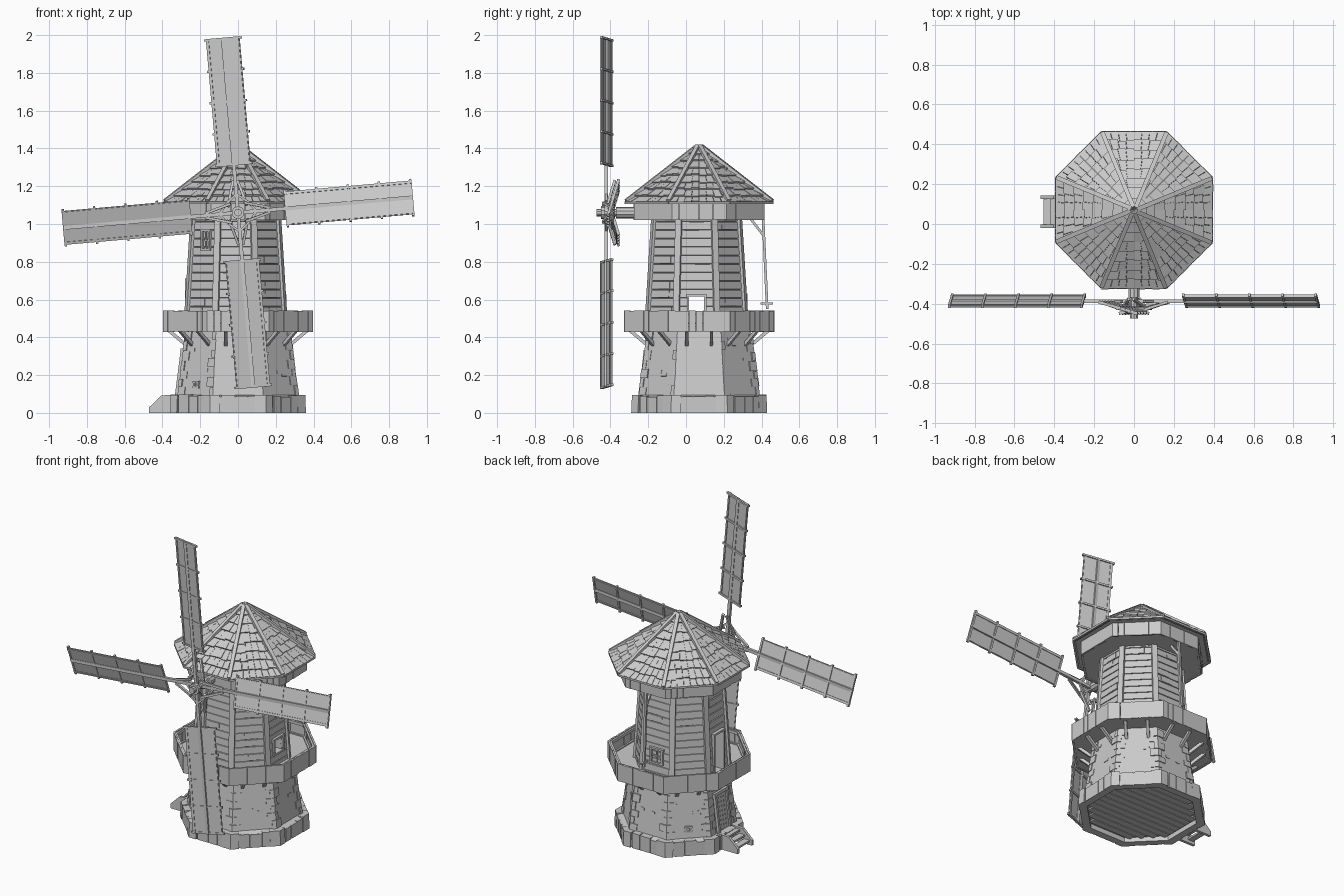
import bpy, bmesh, math, random
from mathutils import Matrix, Vector

if "Cube" in bpy.data.objects:
    bpy.data.objects.remove(bpy.data.objects["Cube"])

random.seed(4)
T = math.tan(math.pi / 8)
BASE = Vector((0, 0.07, 0))          # axis of base, balcony and roof
BODY = Vector((-0.012, 0.056, 0))    # axis of timber tower

grey = bpy.data.materials.new("plain grey")
grey.diffuse_color = (0.6, 0.6, 0.6, 1)
grey.use_nodes = True
grey.node_tree.nodes["Principled BSDF"].inputs["Base Color"].default_value = grey.diffuse_color


def finish(name, bm):
    bmesh.ops.recalc_face_normals(bm, faces=bm.faces)
    me = bpy.data.meshes.new(name)
    bm.to_mesh(me)
    bm.free()
    me.materials.append(grey)
    ob = bpy.data.objects.new(name, me)
    bpy.context.collection.objects.link(ob)
    return ob


def box(bm, loc, size, rot=Matrix()):
    m = Matrix.Translation(loc) @ rot.to_4x4() @ Matrix.Diagonal((*size, 1))
    bmesh.ops.create_cube(bm, size=1, matrix=m)


def beam(bm, a, b, w, h):
    a, b = Vector(a), Vector(b)
    box(bm, (a + b) / 2, (w, h, (b - a).length), (b - a).to_track_quat('Z', 'Y').to_matrix())


def on_face(c, k, r, u, z):
    a = k * math.pi / 4
    return c + Vector((r * math.cos(a) - u * math.sin(a), r * math.sin(a) + u * math.cos(a), z))


def face_box(bm, c, k, r, u, z, size, tilt=0):
    rot = Matrix.Rotation(k * math.pi / 4, 4, 'Z') @ Matrix.Rotation(-tilt, 4, 'Y')
    box(bm, on_face(c, k, r, u, z), size, rot)


def loft(bm, c, rings):
    loops = [[bm.verts.new(on_face(c, k, r, r * T, z)) for k in range(8)] for z, r in rings]
    for a, b in zip(loops, loops[1:]):
        for i in range(8):
            bm.faces.new((a[i], a[(i + 1) % 8], b[(i + 1) % 8], b[i]))
    bm.faces.new(loops[0][::-1])
    bm.faces.new(loops[-1])


def prism(bm, low, high):
    a, b = [bm.verts.new(p) for p in low], [bm.verts.new(p) for p in high]
    n = len(a)
    bm.faces.new(a[::-1])
    bm.faces.new(b)
    for i in range(n):
        bm.faces.new((a[i], a[(i + 1) % n], b[(i + 1) % n], b[i]))


def corner_stone(bm, k, r0, r1, z0, z1, la, lb, th=0.03):
    def ring(r, z):
        q = r - th
        return [on_face(BASE, k, r, r * T - la, z), on_face(BASE, k, r, r * T, z),
                on_face(BASE, k + 1, r, lb - r * T, z), on_face(BASE, k + 1, q, lb - r * T, z),
                on_face(BASE, k, q, q * T, z), on_face(BASE, k, q, r * T - la, z)]
    prism(bm, ring(r0, z0), ring(r1, z1))


def window_frame(bm, c, k, r, u, z, w, h, bars=True):
    for s in (-1, 1):
        face_box(bm, c, k, r, u + s * w / 2, z, (0.024, 0.012, h + 0.012))
        face_box(bm, c, k, r, u, z + s * h / 2, (0.024, w + 0.018, 0.012))
    if bars:
        face_box(bm, c, k, r, u, z, (0.015, 0.008, h))
        face_box(bm, c, k, r, u, z, (0.015, w, 0.008))


# Stone plinth with recessed floor
bm = bmesh.new()
loft(bm, BASE, [(0.03, 0.31), (0, 0.31), (0, 0.35), (0.085, 0.35), (0.098, 0.31)])
for k in range(8):
    corner_stone(bm, k, 0.36, 0.356, 0, 0.096, 0.06, 0.05, 0.045)
    u = -0.09
    while u < 0.085:
        w = random.uniform(0.05, 0.08)
        w = min(w, 0.1 - u)
        h = random.uniform(0.084, 0.098)
        face_box(bm, BASE, k, 0.337, u + w / 2, h / 2, (0.04, w - 0.004, h))
        u += w
finish("stone_plinth", bm)

# Floor boards under the tower
bm = bmesh.new()
for i in range(12):
    y = -0.27 + 0.049 * i
    half = min(0.3, 0.3 * (1 + T) - abs(y))
    box(bm, BASE + Vector((0, y, 0.026)), (2 * half, 0.044, 0.01))
finish("floor_boards", bm)

# Stone lower tower with corner stones
SLOPE = 0.126
wall = lambda z: 0.316 - (z - 0.1) * SLOPE
bm = bmesh.new()
loft(bm, BASE, [(0.08, wall(0.08)), (0.44, wall(0.44))])
finish("stone_tower", bm)
bm = bmesh.new()
for k in range(8):
    z = 0.096
    for i in range(7):
        h = random.uniform(0.04, 0.054)
        la, lb = (0.05, 0.025) if i % 2 else (0.025, 0.05)
        out = random.uniform(0.003, 0.008)
        corner_stone(bm, k, wall(z) + out, wall(z + h) + out, z, z + h - 0.003, la, lb)
        z += h
    for i in range(2):       # scattered raised stones
        z = random.uniform(0.2, 0.4)
        face_box(bm, BASE, k, wall(z) - 0.004, random.uniform(-0.06, 0.06), z,
                 (0.014, random.uniform(0.025, 0.04), 0.018), SLOPE)
finish("corner_stones", bm)

# Entrance door, small stone windows and steps on the left
bm = bmesh.new()
for i in range(4):
    face_box(bm, BASE, 4, wall(0.21) - 0.008, -0.0375 + 0.025 * i, 0.21, (0.03, 0.023, 0.23), SLOPE)
for s in (-1, 1):
    face_box(bm, BASE, 4, wall(0.21), s * 0.057, 0.21, (0.034, 0.016, 0.23), SLOPE)
face_box(bm, BASE, 4, wall(0.33), 0, 0.33, (0.036, 0.14, 0.018), SLOPE)
finish("entrance_door", bm)
bm = bmesh.new()
for k in (3, 5):
    window_frame(bm, BASE, k, wall(0.15) - 0.004, 0, 0.15, 0.028, 0.028, False)
finish("cellar_windows", bm)
bm = bmesh.new()
side = [(-0.47, 0), (-0.47, 0.03), (-0.405, 0.092), (-0.31, 0.1), (-0.31, 0)]
for y in (-0.02, 0.125):
    prism(bm, [(x, y, z) for x, z in side], [(x, y + 0.018, z) for x, z in side])
for i in range(3):
    box(bm, (-0.435 + 0.035 * i, 0.06, 0.025 + 0.026 * i), (0.04, 0.14, 0.012))
finish("entrance_steps", bm)

# Timber tower with grooved boards
bm = bmesh.new()
rings, n = [], 14
radius = lambda z: 0.265 - (z - 0.44) * 0.062
for i in range(n):
    z0, z1 = 0.43 + i * 0.63 / n, 0.43 + (i + 1) * 0.63 / n
    rings += [(z0, radius(z0)), (z1 - 0.005, radius(z1)),
              (z1 - 0.0045, radius(z1) - 0.006), (z1 - 0.0005, radius(z1) - 0.006)]
loft(bm, BODY, rings)
tower = finish("timber_tower", bm)
bm = bmesh.new()
box(bm, (0.2, 0.055, 0.573), (0.6, 0.08, 0.085))
window_cut = finish("window_cutter", bm)
bm = bmesh.new()
box(bm, (-0.3, 0.055, 0.575), (0.4, 0.084, 0.25))
door_cut = finish("door_cutter", bm)
for cut in (window_cut, door_cut):
    cut.hide_render = True
    cut.display_type = 'WIRE'
    mod = tower.modifiers.new("opening", 'BOOLEAN')
    mod.operation, mod.object, mod.solver = 'DIFFERENCE', cut, 'EXACT'

# Corner posts and raised boards
bm = bmesh.new()
for k in range(8):
    ends = [on_face(BODY, k, radius(z) - 0.006, (radius(z) - 0.006) * T, z) for z in (0.44, 1.06)]
    a = (k + 0.5) * math.pi / 4
    rot = Matrix.Rotation(a, 4, 'Z') @ Matrix.Rotation(-0.067, 4, 'Y')
    box(bm, (ends[0] + ends[1]) / 2, (0.026, 0.034, 0.62), rot)
finish("corner_posts", bm)
bm = bmesh.new()
for k in range(8):
    for i in range(n):
        z = 0.43 + (i + 0.5) * 0.63 / n - 0.002
        u = random.uniform(-0.04, 0.04)
        if random.random() < 0.4 and not (k in (0, 2, 4) and z < 0.74):
            face_box(bm, BODY, k, radius(z) - 0.002, u, z, (0.009, 0.08, 0.038), 0.062)
finish("raised_boards", bm)

# Window and balcony door frames
bm = bmesh.new()
window_frame(bm, BODY, 5, radius(0.91), 0.018, 0.915, 0.055, 0.1)
window_frame(bm, BODY, 2, radius(0.58), 0, 0.58, 0.08, 0.09)
window_frame(bm, BODY, 0, radius(0.57), 0, 0.573, 0.092, 0.097, False)
window_frame(bm, BODY, 4, radius(0.57), 0, 0.575, 0.096, 0.26, False)
finish("window_frames", bm)

# Balcony floor, board railing and brackets
bm = bmesh.new()
loft(bm, BASE, [(0.432, 0.385), (0.45, 0.385)])
finish("balcony_floor", bm)


def board_ring(name, r, z0, z1, count):
    bm = bmesh.new()
    w = 2 * r * T / count
    for k in range(8):
        for i in range(count):
            h = z1 - z0 - random.uniform(0, 0.006)
            face_box(bm, BASE, k, r - 0.007 - random.uniform(0, 0.002), -r * T + w * (i + 0.5),
                     (z0 + z1) / 2, (0.012, w - 0.001, h))
        for z in (z0 + 0.02, z1 - 0.015):
            face_box(bm, BASE, k, r - 0.018, 0, z, (0.014, 2 * (r - 0.018) * T, 0.018))
    return finish(name, bm)


board_ring("balcony_railing", 0.399, 0.428, 0.542, 9)
bm = bmesh.new()
for k in range(8):
    for u in (-0.065, 0.065):
        beam(bm, on_face(BASE, k, 0.27, u, 0.355), on_face(BASE, k, 0.365, u, 0.435), 0.018, 0.018)
finish("balcony_brackets", bm)

# Cap skirt and ceiling
board_ring("cap_skirt", 0.348, 1.02, 1.118, 8)
bm = bmesh.new()
loft(bm, BASE, [(1.026, 0.335), (1.11, 0.335)])
finish("cap_floor", bm)

# Roof cone, shingles, hip and eave beams
EAVE, Z0, Z1 = 0.386, 1.108, 1.405
bm = bmesh.new()
loft(bm, BASE, [(Z0, EAVE - 0.01), (Z1 - 0.005, 0.008)])
finish("roof_cone", bm)


def roof_point(k, f, s, lift):
    r = EAVE * (1 - s)
    return on_face(BASE, k, r + lift * 0.6, f * r * T, Z0 + (Z1 - Z0) * s + lift * 0.8)


bm = bmesh.new()
ROWS = 8
for k in range(8):
    for i in range(ROWS):
        count = max(2, 8 - i)
        cuts = [-1] + [-1 + 2 * (j + 0.5 * (i % 2)) / count for j in range(1, count)] + [1]
        for f0, f1 in zip(cuts, cuts[1:]):
            s0 = max(0, (i - random.uniform(0, 0.25)) / ROWS)
            s1 = min(0.99, (i + 1.05) / ROWS)
            g = 0.006
            lift = random.uniform(0.011, 0.016)
            quad = [(f0 + g, s0), (f1 - g, s0), (f1 - g, s1), (f0 + g, s1)]
            prism(bm, [roof_point(k, f, s, -0.004) for f, s in quad],
                  [roof_point(k, f, s, lift if s == s0 else 0.003) for f, s in quad])
finish("roof_shingles", bm)
bm = bmesh.new()
for k in range(8):
    beam(bm, roof_point(k, 1, 0.015, 0.01), roof_point(k, 1, 0.99, 0.012), 0.022, 0.022)
    beam(bm, roof_point(k, -1, 0, 0.004), roof_point(k, 1, 0, 0.004), 0.012, 0.012)
finish("hip_beams", bm)

# Tail pole at the back
bm = bmesh.new()
beam(bm, (0, 0.408, 1.03), (0, 0.43, 0.55), 0.014, 0.014)
beam(bm, (0, 0.34, 1.03), (0, 0.41, 0.94), 0.014, 0.014)
box(bm, (0, 0.428, 0.58), (0.014, 0.065, 0.01))
finish("tail_pole", bm)

# Axle and hub
HUB = 1.06
bm = bmesh.new()
for y0, y1, r in ((-0.37, -0.26, 0.03), (-0.475, -0.36, 0.02), (-0.45, -0.43, 0.034)):
    m = Matrix.Translation((0, (y0 + y1) / 2, HUB)) @ Matrix.Rotation(math.pi / 2, 4, 'X')
    bmesh.ops.create_cone(bm, cap_ends=True, segments=10, radius1=r, radius2=r, depth=y1 - y0, matrix=m)
finish("axle_hub", bm)

# Four pitched sails on two crossing arms
for q, name in enumerate(("right", "top", "left", "bottom")):
    y = -0.422 if q % 2 else -0.387
    bm = bmesh.new()
    pitch = Matrix.Rotation(-0.29, 4, 'X')
    box(bm, (0.46, 0, 0), (0.93, 0.018, 0.02))
    parts = [((0.59, 0, 0), (0.68, 0.005, 0.186)), ((0.59, 0, 0), (0.68, 0.014, 0.012))]
    parts += [((0.59, 0, s * 0.083), (0.68, 0.014, 0.012)) for s in (-1, 1)]
    parts += [((0.257 + 0.1665 * i, 0.002, 0), (0.012, 0.015, 0.204)) for i in range(5)]
    for loc, size in parts:
        box(bm, pitch @ Vector(loc), size, pitch)
    for s in (-1, 1):        # hub braces
        dy = 0.045 if q % 2 else -0.005
        beam(bm, (0.035, 0.005 if q % 2 else -0.05, s * 0.05), (0.17, dy, s * 0.012), 0.014, 0.014)
        beam(bm, (0.1, 0, 0), (0.055, 0, s * 0.055), 0.012, 0.012)
    ang = math.radians(5 + 90 * q)
    bm.transform(Matrix.Translation((0, y, HUB)) @ Matrix.Rotation(-ang, 4, 'Y'))
    finish(name + "_sail", bm)
